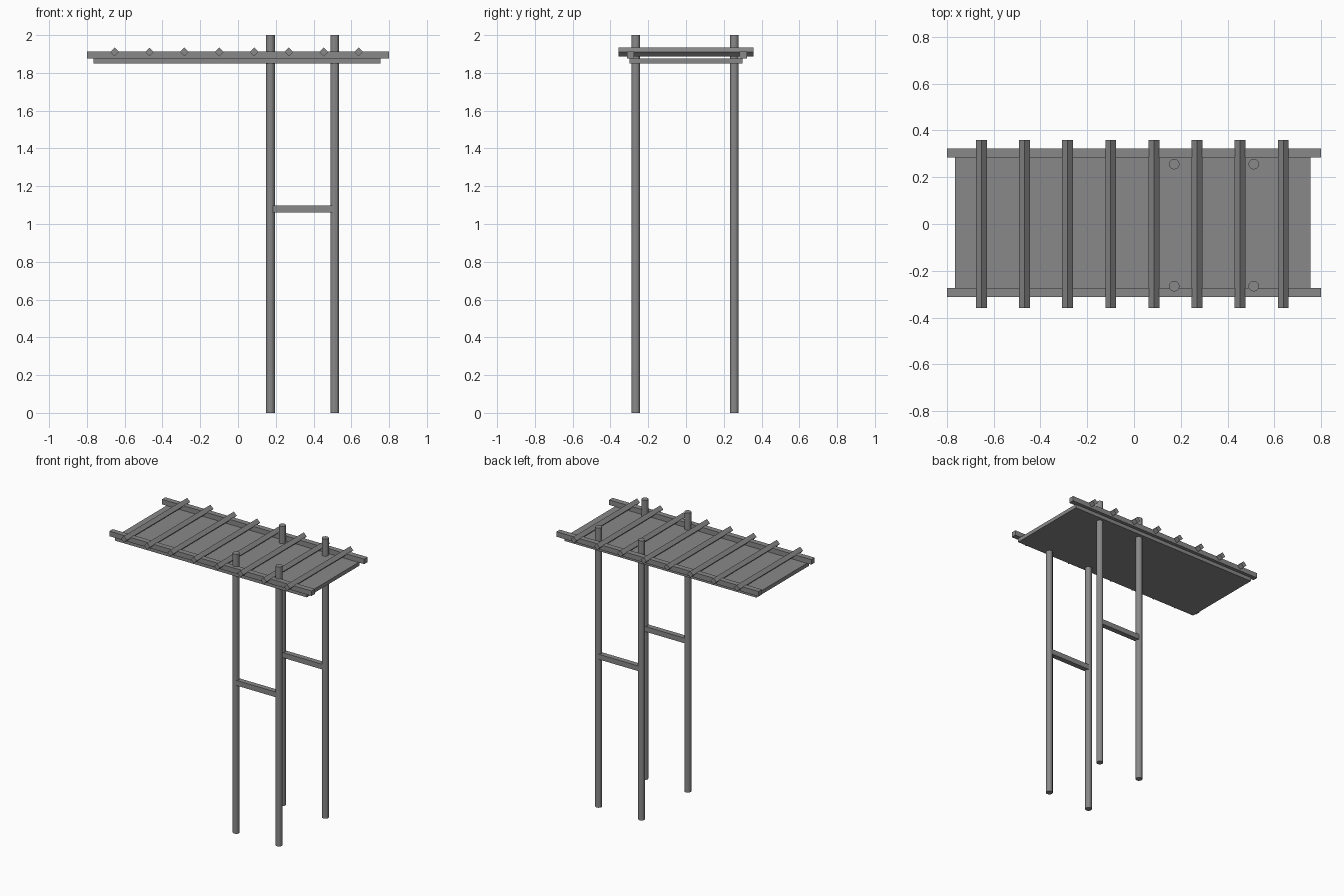
import bpy
from math import radians

if "Cube" in bpy.data.objects:
    bpy.data.objects.remove(bpy.data.objects["Cube"])

POST_X = (0.172, 0.512)
POST_Y = {"front": -0.266, "back": 0.256}
RAIL_Y = {"front": -0.293, "back": 0.303}

grey = bpy.data.materials.new("plain_grey")
grey.use_nodes = True
COLOUR = (0.25, 0.25, 0.25, 1)
grey.diffuse_color = COLOUR
grey.node_tree.nodes["Principled BSDF"].inputs["Base Color"].default_value = COLOUR


def finish(name):
    obj = bpy.context.object
    obj.name = name
    obj.data.materials.append(grey)
    return obj


def box(name, centre, size, turn=0):
    """Box whose size is baked in, turned about the y axis."""
    bpy.ops.mesh.primitive_cube_add(size=1, location=centre)
    obj = finish(name)
    for v in obj.data.vertices:
        v.co = [c * s for c, s in zip(v.co, size)]
    obj.rotation_euler.y = radians(turn)
    return obj


# Roof sheet under the rails
box("roof_panel", (-0.005, -0.001, 1.864), (1.52, 0.598, 0.027))

for side in ("front", "back"):
    # Long roof rails
    box(f"{side}_rail", (0, RAIL_Y[side], 1.895), (1.6, 0.038, 0.036))
    # Round posts passing through the roof
    for x, end in zip(POST_X, ("right", "left")):
        bpy.ops.mesh.primitive_cylinder_add(
            vertices=12, radius=0.023, depth=2, location=(x, POST_Y[side], 1))
        finish(f"{side}_{end}_post")
    # Crossbar joining each pair of posts
    box(f"{side}_crossbar", (sum(POST_X) / 2, POST_Y[side], 1.08),
        (POST_X[1] - POST_X[0], 0.037, 0.037))

# Square battens laid on edge across the rails
for i in range(8):
    box(f"batten_{i + 1}", (-0.653 + i * 0.1845, 0, 1.911),
        (0.033, 0.717, 0.033), turn=45)
